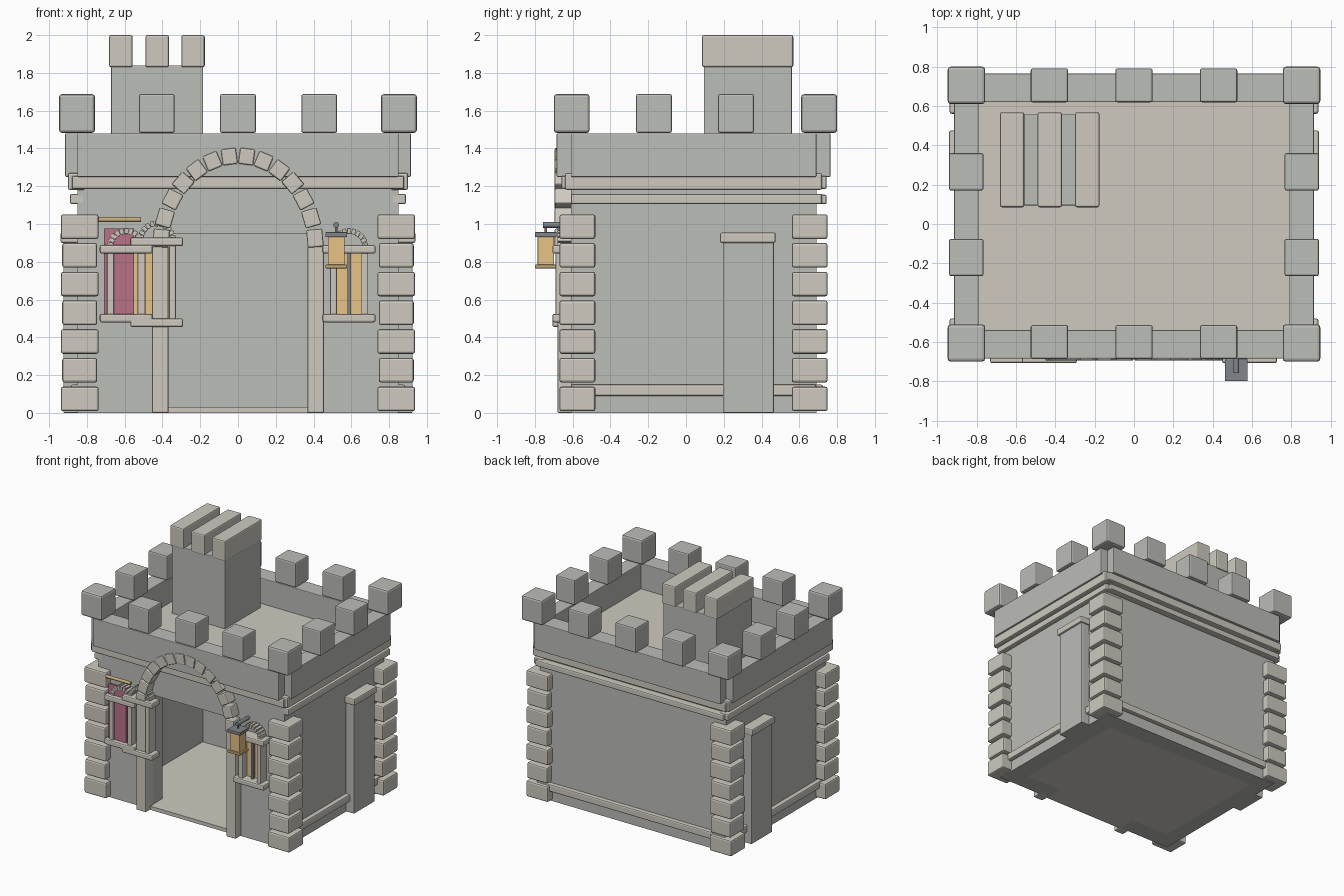
import bpy, bmesh
from math import pi, sin, cos, atan2, hypot
from mathutils import Matrix

if "Cube" in bpy.data.objects:
    bpy.data.objects.remove(bpy.data.objects["Cube"])


def material(name, rgb):
    m = bpy.data.materials.new(name)
    m.diffuse_color = (*rgb, 1)
    m.use_nodes = True
    m.node_tree.nodes["Principled BSDF"].inputs["Base Color"].default_value = m.diffuse_color
    return m


WALL = material("wall_grey", (0.50, 0.51, 0.48))
STONE = material("pale_stone", (0.62, 0.59, 0.53))
IRON = material("iron", (0.22, 0.24, 0.26))
GLOW = material("amber_glass", (0.80, 0.55, 0.24))
BRASS = material("brass", (0.55, 0.42, 0.20))
CLOTH = material("maroon_cloth", (0.48, 0.17, 0.25))


def finish(name, bm, mat):
    me = bpy.data.meshes.new(name)
    bm.to_mesh(me)
    bm.free()
    ob = bpy.data.objects.new(name, me)
    bpy.context.collection.objects.link(ob)
    me.materials.append(mat)
    return ob


def box(name, x, y, z, mat, bevel=0.0, tilt=0.0):
    """Box from (min, max) ranges, optionally tilted about the y axis."""
    c = [(r[0] + r[1]) / 2 for r in (x, y, z)]
    s = [r[1] - r[0] for r in (x, y, z)]
    bm = bmesh.new()
    bmesh.ops.create_cube(bm, size=1, matrix=Matrix.Diagonal((*s, 1)))
    if bevel:
        bmesh.ops.bevel(bm, geom=bm.edges[:], offset=bevel, segments=2,
                        profile=0.5, affect='EDGES')
    ob = finish(name, bm, mat)
    ob.location = c
    ob.rotation_euler = (0, tilt, 0)
    return ob


def block(name, c, s, mat, bevel=0.0, tilt=0.0):
    return box(name, *[(c[i] - s[i] / 2, c[i] + s[i] / 2) for i in range(3)], mat, bevel, tilt)


def rod(name, c, r, length, axis, mat, sides=12):
    rot = {'X': Matrix.Rotation(pi / 2, 4, 'Y'), 'Y': Matrix.Rotation(pi / 2, 4, 'X'),
           'Z': Matrix.Identity(4)}[axis]
    bm = bmesh.new()
    bmesh.ops.create_cone(bm, cap_ends=True, segments=sides, radius1=r, radius2=r,
                          depth=length, matrix=rot)
    ob = finish(name, bm, mat)
    ob.location = c
    for p in ob.data.polygons:
        p.use_smooth = len(p.vertices) == 4
    return ob


def arch(name, cx, cz, a, b, count, y, radial, mat, fill=0.86, bevel=0.008):
    """Ring of separate arch stones along a half ellipse."""
    for i in range(count):
        t = pi * (i + 0.5) / count
        tangent = (-a * sin(t), b * cos(t))
        length = hypot(*tangent) * pi / count * fill
        block(name, (cx + a * cos(t), (y[0] + y[1]) / 2, cz + b * sin(t)),
              (length, y[1] - y[0], radial), mat, bevel, -atan2(tangent[1], tangent[0]))


# hollow keep with doorway
FRONT, BACK, SIDE = -0.61, 0.69, 0.85
keep = box("keep_walls", (-SIDE, SIDE), (FRONT, BACK), (0, 1.2), WALL)
for nm, rng in (("room_cutter", ((-0.70, 0.70), (-0.46, 0.54), (-0.1, 1.15))),
                ("door_cutter", ((-0.37, 0.37), (-0.8, -0.3), (-0.2, 0.95)))):
    cutter = box(nm, *rng, WALL)
    cutter.hide_render = True
    cutter.hide_viewport = True
    mod = keep.modifiers.new(nm, 'BOOLEAN')
    mod.operation = 'DIFFERENCE'
    mod.object = cutter
    mod.solver = 'EXACT'
box("floor", (-0.72, 0.72), (FRONT + 0.15, 0.56), (0.0, 0.03), STONE)
box("threshold", (-0.37, 0.37), (FRONT - 0.01, FRONT + 0.15), (0.0, 0.03), STONE)
box("roof_deck", (-SIDE, SIDE), (FRONT, BACK), (1.17, 1.27), STONE)

# cornice, string course and plinth bands
box("front_cornice", (-0.88, 0.88), (-0.66, -0.58), (1.185, 1.255), STONE, 0.01)
box("back_cornice", (-0.88, 0.88), (0.66, 0.745), (1.185, 1.255), STONE, 0.01)
box("back_string_course", (-0.86, 0.86), (0.66, 0.745), (1.105, 1.155), STONE, 0.01)
box("back_plinth", (-0.86, 0.86), (0.66, 0.725), (0.09, 0.15), STONE, 0.01)
for s in (-1, 1):
    def sx(a, b):
        return tuple(sorted((s * a, s * b)))
    box("side_cornice", sx(0.81, 0.90), (-0.64, 0.72), (1.18, 1.27), STONE, 0.01)
    box("side_string_course", sx(0.81, 0.89), (-0.61, 0.72), (1.105, 1.16), STONE, 0.01)
    box("side_plinth", sx(0.81, 0.885), (-0.61, 0.69), (0.09, 0.15), STONE, 0.01)
    # side buttresses
    box("buttress", sx(0.81, 0.925), (0.195, 0.465), (0, 0.91), WALL, 0.006)
    box("buttress_cap", sx(0.81, 0.94), (0.18, 0.475), (0.90, 0.955), STONE, 0.01)
    # parapet sides
    box("side_parapet", sx(0.79, 0.915), (FRONT, BACK), (1.25, 1.48), WALL, 0.005)
    for y in (-0.17, 0.265):
        block("side_merlon", (s * 0.853, y, 1.585), (0.175, 0.19, 0.205), WALL, 0.01)
    # corner quoins and merlons
    for y in (-0.575, 0.655):
        for i in range(7):
            w = 0.20 if i % 2 == 0 else 0.185
            block("quoin", (s * 0.838, y, 0.074 + 0.152 * i), (w, 0.19, 0.13), STONE, 0.012)
    for y in (-0.605, 0.705):
        block("corner_merlon", (s * 0.852, y, 1.585), (0.19, 0.19, 0.205), WALL, 0.015)
    # doorway jambs
    box("door_jamb", sx(0.367, 0.455), (-0.68, -0.58), (0, 0.88), STONE, 0.008)

# parapet front and back
for y0, y1, ym in ((-0.685, -0.54, -0.60), (0.62, 0.765, 0.705)):
    box("parapet", (-SIDE, SIDE), (y0, y1), (1.25, 1.48), WALL, 0.005)
    for x in (-0.43, 0, 0.43):
        block("merlon", (x, ym, 1.585), (0.19, 0.172, 0.205), WALL, 0.01)

# door arch
arch("door_arch_stone", 0, 0.87, 0.41, 0.49, 14, (-0.695, -0.58), 0.085, STONE)

# roof turret
box("turret", (-0.672, -0.185), (0.095, 0.56), (1.2, 1.84), WALL, 0.005)
for x in (-0.62, -0.428, -0.238):
    box("turret_crenel", (x - 0.062, x + 0.062), (0.085, 0.568), (1.83, 2.0), STONE, 0.01)


# windows
def window(cx, bottom, top):
    box("window_glass", (cx - 0.075, cx + 0.075), (-0.63, -0.60),
        (bottom + 0.03, top - 0.03), GLOW)
    box("window_bar", (cx - 0.009, cx + 0.009), (-0.66, -0.62), (bottom + 0.03, top - 0.03), IRON)
    for s in (-1, 1):
        block("window_post", (cx + s * 0.083, -0.648, (bottom + top) / 2),
              (0.036, 0.085, top - bottom - 0.06), STONE, 0.006)
    for z in (bottom + 0.022, top - 0.022):
        block("window_sill", (cx, -0.655, z), (0.28, 0.105, 0.045), STONE, 0.01)
    arch("window_arch_stone", cx, top - 0.01, 0.085, 0.085, 11, (-0.68, -0.60), 0.03, STONE,
         0.85, 0.003)


window(0.588, 0.48, 0.888)
window(-0.592, 0.48, 0.888)
window(-0.43, 0.455, 0.928)

# hanging banner
box("banner", (-0.71, -0.55), (-0.675, -0.66), (0.52, 0.975), CLOTH)
rod("banner_rod", (-0.625, -0.665, 1.023), 0.013, 0.225, 'X', BRASS)

# lantern on a bracket
rod("lantern_bracket", (0.52, -0.682, 0.995), 0.015, 0.15, 'Y', IRON)
rod("lantern_hook", (0.52, -0.742, 0.972), 0.006, 0.045, 'Z', IRON)
block("lantern_cap", (0.52, -0.742, 0.944), (0.115, 0.115, 0.026), IRON, 0.004)
block("lantern_glass", (0.52, -0.742, 0.858), (0.088, 0.088, 0.15), GLOW, 0.004)
block("lantern_base", (0.52, -0.742, 0.775), (0.115, 0.115, 0.02), BRASS, 0.004)
